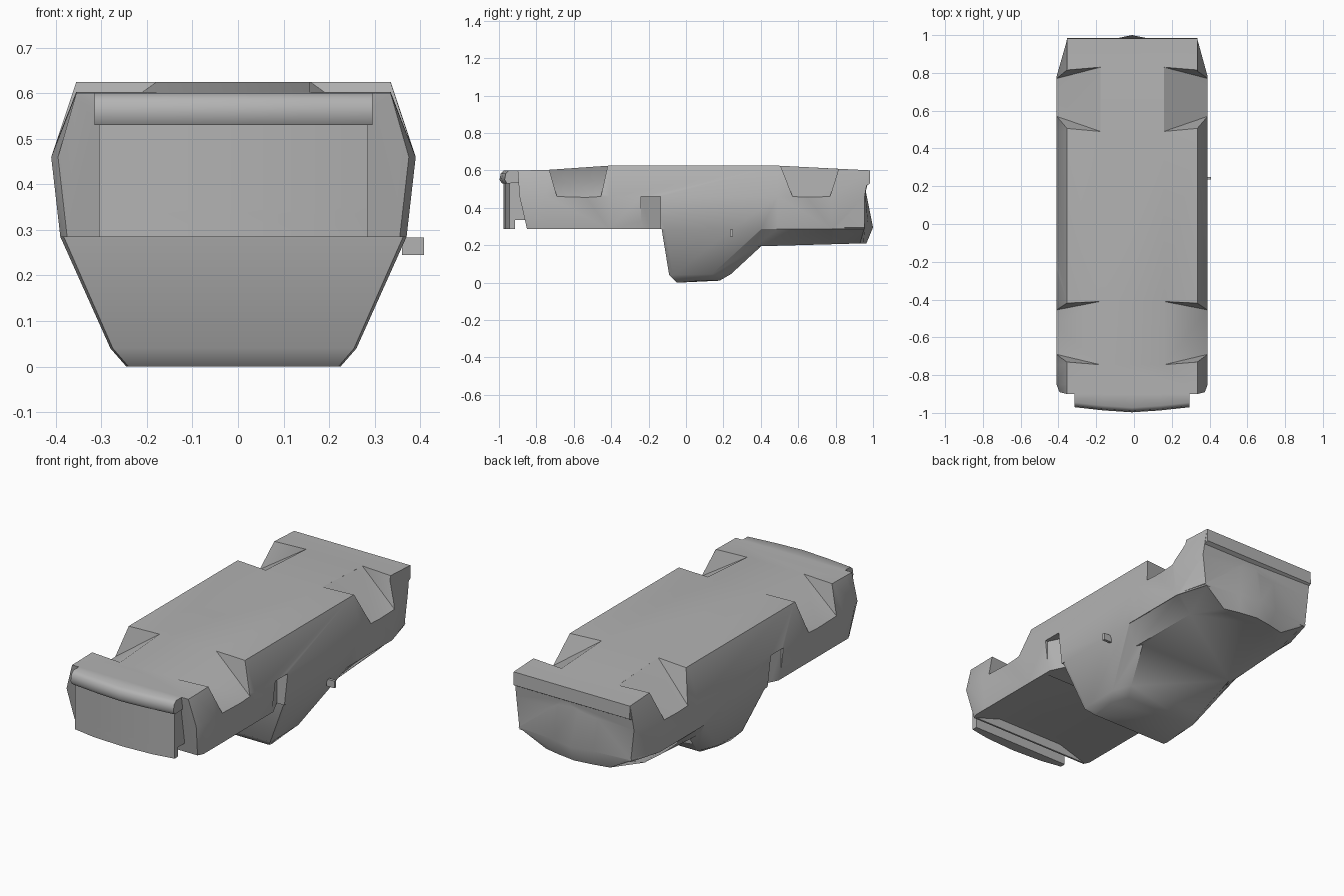
import bpy, bmesh
from mathutils import Vector

cube = bpy.data.objects.get("Cube")
if cube:
    bpy.data.objects.remove(cube, do_unlink=True)

CX = -0.01  # the shell sits slightly off centre because of its single mirror

grey = bpy.data.materials.new("plain grey")
grey.use_nodes = True
tone = (0.45, 0.45, 0.45, 1)
grey.diffuse_color = tone
grey.node_tree.nodes["Principled BSDF"].inputs["Base Color"].default_value = tone


def finish(name, bm):
    bmesh.ops.recalc_face_normals(bm, faces=bm.faces)
    mesh = bpy.data.meshes.new(name)
    bm.to_mesh(mesh)
    bm.free()
    obj = bpy.data.objects.new(name, mesh)
    obj.location.x = CX
    bpy.context.collection.objects.link(obj)
    mesh.materials.append(grey)
    return obj


def mirrored(half):
    """Close a half outline, listed from one end to the other, across x = 0."""
    other = [(-x, y, z) for x, y, z in reversed(half) if x > 0]
    return list(half) + other


def loft(name, rings):
    bm = bmesh.new()
    loops = [[bm.verts.new(p) for p in ring] for ring in rings]
    count = len(loops[0])
    for a, b in zip(loops, loops[1:]):
        for i in range(count):
            j = (i + 1) % count
            bm.faces.new((a[i], a[j], b[j], b[i]))
    bm.faces.new(loops[0])
    bm.faces.new(loops[-1])
    return finish(name, bm)


def hull(name, points):
    bm = bmesh.new()
    for p in points:
        bm.verts.new(p)
    bmesh.ops.convex_hull(bm, input=bm.verts)
    return finish(name, bm)


def select(obj):
    bpy.ops.object.select_all(action='DESELECT')
    obj.select_set(True)
    bpy.context.view_layer.objects.active = obj


def combine(obj, other, operation):
    """Cut or weld another part into obj, so no hidden inner faces remain."""
    other.hide_render = True
    mod = obj.modifiers.new("combine", 'BOOLEAN')
    mod.operation = operation
    mod.solver = 'EXACT'
    mod.object = other
    select(obj)
    bpy.ops.object.modifier_apply(modifier=mod.name)
    bpy.data.objects.remove(other, do_unlink=True)


# Main shell: sections running along y, each with top, waist and sill points
WAIST, SILL = 0.46, 0.285


def section(ys, top, widths):
    return mirrored([(w, y, z) for w, y, z in zip(widths, ys, (top, WAIST, SILL))])


full = (0.345, 0.4, 0.38)
body = loft("body_shell", [
    section((-0.9, -0.89, -0.85), 0.6, (0.345, 0.385, 0.365)),
    section((-0.85, -0.85, -0.82), 0.6, full),
    section([-0.745] * 3, 0.602, full),
    section([-0.41] * 3, 0.625, full),
    section([0.49] * 3, 0.625, full),
    section([0.78] * 3, 0.61, full),
    section((0.98, 0.955, 0.955), 0.6, (0.345, 0.35, 0.33)),
])

# Wedge-shaped wheel arches: (outer ends at the waist, inner ends at the top)
arches = [((-0.69, -0.455), (-0.745, -0.41), (0.602, 0.625)),
          ((0.57, 0.77), (0.49, 0.83), (0.625, 0.607))]
for low, high, tops in arches:
    for side in (-1, 1):
        pts = []
        for y_low, y_high, z in zip(low, high, tops):
            inner = Vector((0.168, y_high, z))
            outer = Vector((0.4, y_low, WAIST))
            pts += [inner, inner.lerp(outer, 1.3)]
            pts += [Vector((x, y_high, 0.7)) for x in (0.168, 0.47)]
        combine(body, hull("arch_cutter", [(side * p.x, p.y, p.z) for p in pts]), 'DIFFERENCE')

# Tapered gap behind the cabin on both flanks
for side in (-1, 1):
    plan = [(0.385, -0.24), (0.335, -0.135), (0.5, -0.135), (0.5, -0.24)]
    gap = hull("gap_cutter", [(side * x, y, z) for x, y in plan for z in (0.1, WAIST)])
    combine(body, gap, 'DIFFERENCE')

# Shallow bed trough with sloping sides
trough = [(0.375, 0.27), (0.36, SILL), (0.2, 0.335)]
bed = hull("bed_cutter", [(s * x, y, z) for x, z in trough for s in (-1, 1) for y in (-0.84, -0.27)])
combine(body, bed, 'DIFFERENCE')

# Tailgate, gently bowed in plan, with a lip along its free edge
bow = [(0.295, -0.8), (0.295, -0.945), (0.18, -0.965), (0, -0.975)]
tailgate = loft("tailgate", [mirrored([(x, y, z) for x, y in bow]) for z in (0.335, 0.56)])
lip_plan = bow[1:] + [(x, y + 0.03) for x, y in reversed(bow[1:])]
lip = hull("tailgate_lip", [(s * x, y, z) for x, y in lip_plan
                            for s in (-1, 1) for z in (SILL, 0.35)])

# Tail bumper: a rounded bar following the bow of the tailgate
profile = [(0.0, 0.6), (-0.018, 0.585), (-0.025, 0.55), (-0.012, 0.53), (0.1, 0.535), (0.1, 0.6)]
stations = [(-0.305, -0.945), (-0.15, -0.962), (0, -0.972), (0.15, -0.962), (0.305, -0.945)]
bumper = loft("tail_bumper", [[(x, y + d, z) for d, z in profile] for x, y in stations])

# Nose bumper lip
nose_profile = [(0.9, 0.6), (0.983, 0.6), (0.985, 0.53), (0.96, 0.515), (0.9, 0.52)]
nose_bumper = loft("nose_bumper", [[(x, y, z) for y, z in nose_profile] for x in (-0.345, 0.345)])


# Bonnet and grille: plan outlines stacked in z, pointed at the centre of the nose
def outline(points, z_back, z_front):
    back, front = points[0][1], points[-1][1]
    slope = (z_front - z_back) / (front - back)
    return mirrored([(x, y, z_back + slope * (y - back)) for x, y in points])


bonnet = loft("bonnet", [
    outline([(0.3, 0.25), (0.3, 0.85), (0.28, 0.94), (0.12, 0.95), (0, 0.955)], 0.52, 0.52),
    outline([(0.38, 0.25), (0.38, 0.78), (0.335, 0.955), (0.12, 0.975), (0, 1.0)], SILL, 0.295),
    outline([(0.31, 0.25), (0.29, 0.78), (0.19, 0.93), (0.1, 0.95), (0, 0.965)], 0.19, 0.21),
])


# Cabin: rings shrinking towards the roof
def ring(w, y0, y1, z0, z1):
    return mirrored([(w * 0.98, y0, z0), (w, y0 + 0.02, z0), (w, y1 - 0.1, z1), (w * 0.85, y1, z1)])


cabin = loft("cabin", [
    ring(0.33, -0.12, 0.5, 0.4, 0.4),
    ring(0.38, -0.13, 0.5, SILL, SILL),
    ring(0.27, -0.09, 0.24, 0.04, 0.045),
    ring(0.235, -0.05, 0.18, 0, 0.01),
])

for part in (tailgate, lip, bumper, nose_bumper, bonnet, cabin):
    combine(body, part, 'UNION')
select(body)
bpy.ops.object.shade_smooth_by_angle(angle=0.8)

# Single door mirror
hull("door_mirror", [(x, y, z) for x in (0.37, 0.418) for y in (0.235, 0.25)
                     for z in (0.245, 0.283)])
